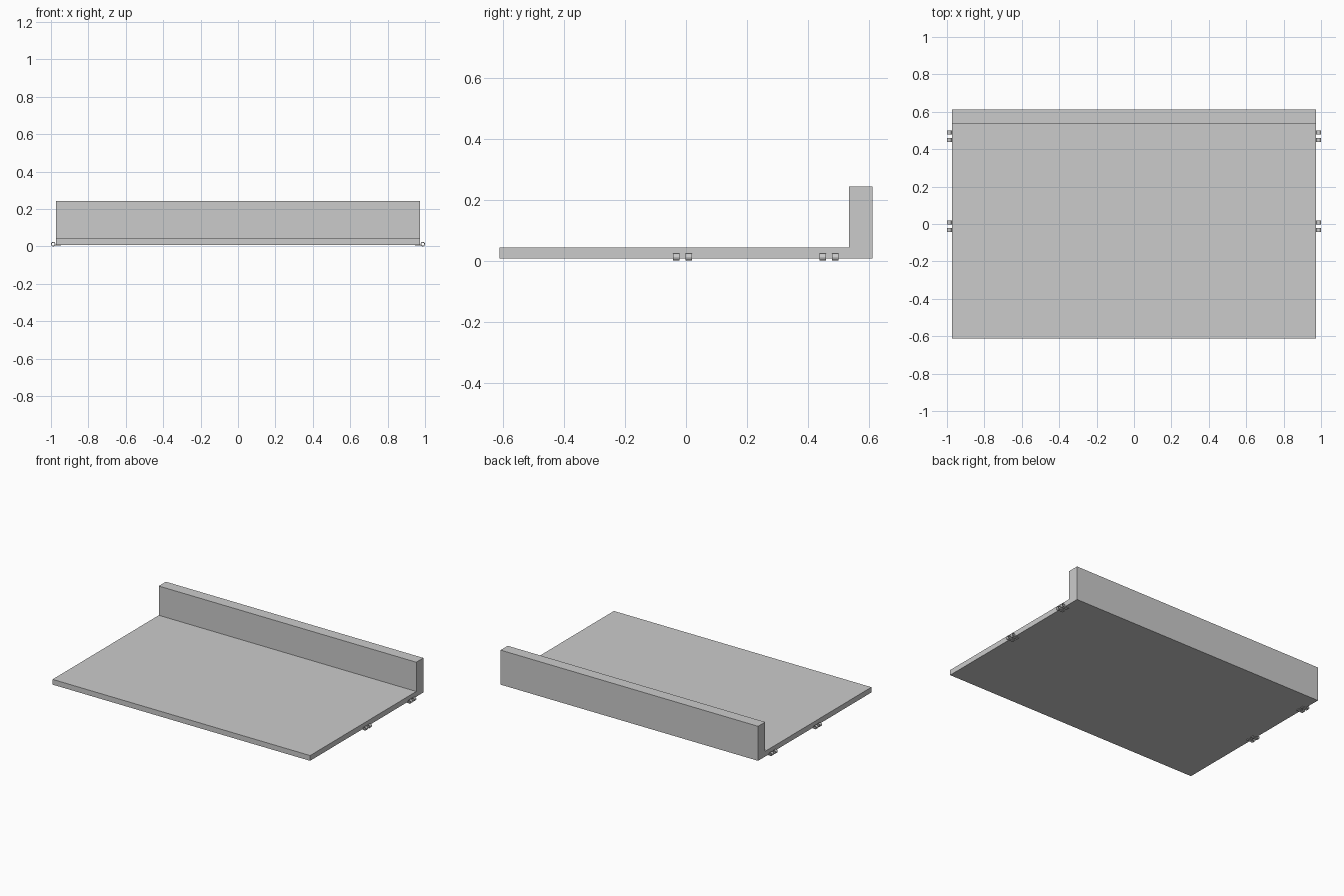
import bpy, bmesh, math

if "Cube" in bpy.data.objects:
    bpy.data.objects.remove(bpy.data.objects["Cube"])

def make_object(name, bm):
    bmesh.ops.recalc_face_normals(bm, faces=bm.faces)
    mesh = bpy.data.meshes.new(name)
    bm.to_mesh(mesh)
    bm.free()
    ob = bpy.data.objects.new(name, mesh)
    bpy.context.collection.objects.link(ob)
    return ob

# L-shaped panel: flat deck with a raised rear edge, extruded along x
bm = bmesh.new()
profile = [(-0.612, 0.007), (0.612, 0.007), (0.612, 0.243),
           (0.535, 0.243), (0.535, 0.043), (-0.612, 0.043)]
face = bm.faces.new([bm.verts.new((-0.974, y, z)) for y, z in profile])
ext = bmesh.ops.extrude_face_region(bm, geom=[face])
bmesh.ops.translate(bm, vec=(1.948, 0, 0),
                    verts=[v for v in ext["geom"] if isinstance(v, bmesh.types.BMVert)])
make_object("panel", bm)

CX, CZ, OUTER, INNER, SIDES = 0.988, 0.012, 0.012, 0.008, 16

# Hollow hinge knuckle with a thin leaf running under the panel edge
def hinge_knuckle(name, side, y0, y1):
    bm = bmesh.new()
    rings = []
    for r, y in ((OUTER, y0), (OUTER, y1), (INNER, y1), (INNER, y0)):
        rings.append([bm.verts.new((side * (CX + r * math.cos(2 * math.pi * i / SIDES)), y,
                                    CZ + r * math.sin(2 * math.pi * i / SIDES)))
                      for i in range(SIDES)])
    for k in range(4):
        a, b = rings[k], rings[(k + 1) % 4]
        for i in range(SIDES):
            j = (i + 1) % SIDES
            bm.faces.new((a[i], a[j], b[j], b[i]))
    leaf = bmesh.ops.create_cube(bm, size=1)["verts"]
    bmesh.ops.scale(bm, vec=(0.042, y1 - y0, 0.004), verts=leaf)
    bmesh.ops.translate(bm, vec=(side * 0.967, (y0 + y1) / 2, 0.004), verts=leaf)
    make_object(name, bm)

for side, label in ((-1, "left"), (1, "right")):
    for n, y in enumerate((-0.042, -0.002, 0.438, 0.478)):
        hinge_knuckle(f"hinge_knuckle_{label}_{n + 1}", side, y, y + 0.021)
